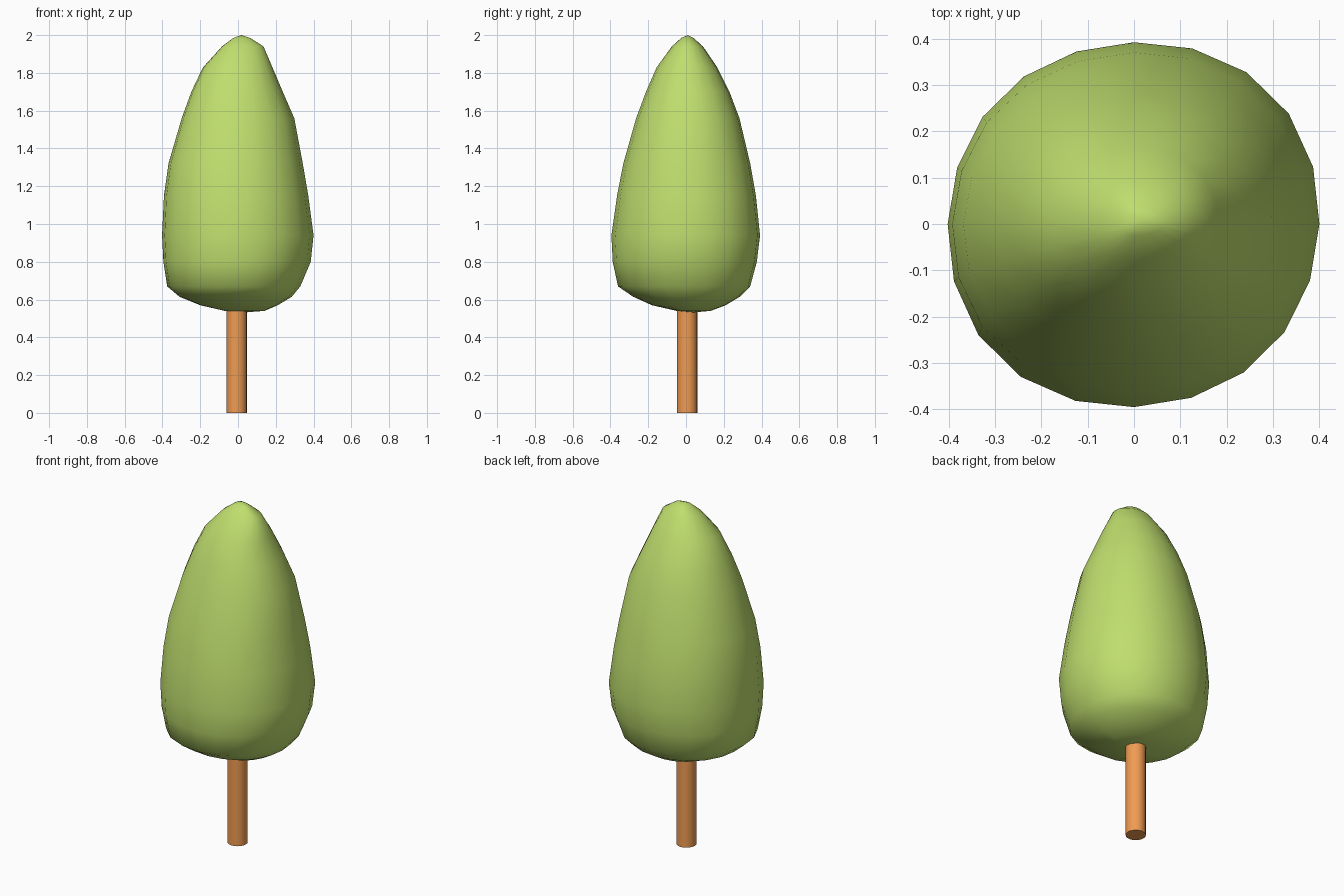
import bpy, bmesh, math

if "Cube" in bpy.data.objects:
    bpy.data.objects.remove(bpy.data.objects["Cube"])

def material(name, rgb):
    m = bpy.data.materials.new(name)
    m.diffuse_color = (*rgb, 1)
    m.use_nodes = True
    m.node_tree.nodes["Principled BSDF"].inputs["Base Color"].default_value = m.diffuse_color
    return m

def finish(name, bm, mat, angle):
    bmesh.ops.recalc_face_normals(bm, faces=bm.faces[:])
    me = bpy.data.meshes.new(name)
    bm.to_mesh(me)
    bm.free()
    ob = bpy.data.objects.new(name, me)
    bpy.context.collection.objects.link(ob)
    me.materials.append(mat)
    bpy.ops.object.select_all(action='DESELECT')
    ob.select_set(True)
    bpy.context.view_layer.objects.active = ob
    bpy.ops.object.shade_smooth_by_angle(angle=math.radians(angle))
    return ob

# Foliage: slightly lopsided rings (z, left, right, front, back)
RINGS = [
    (0.54, 0.07, 0.14, 0.05, 0.13),
    (0.57, 0.20, 0.21, 0.18, 0.21),
    (0.615, 0.31, 0.285, 0.28, 0.285),
    (0.67, 0.375, 0.33, 0.36, 0.34),
    (0.80, 0.395, 0.385, 0.388, 0.375),
    (0.94, 0.402, 0.40, 0.395, 0.392),
    (1.15, 0.392, 0.372, 0.365, 0.37),
    (1.32, 0.368, 0.343, 0.332, 0.34),
    (1.56, 0.298, 0.298, 0.264, 0.283),
    (1.70, 0.247, 0.237, 0.212, 0.23),
    (1.83, 0.185, 0.182, 0.155, 0.165),
    (1.94, 0.085, 0.135, 0.075, 0.09),
    (1.985, 0.025, 0.065, 0.025, 0.04),
]
SIDES = 20
bm = bmesh.new()
loops = []
for z, left, right, front, back in RINGS:
    loop = []
    for i in range(SIDES):
        a = 2 * math.pi * i / SIDES
        c, s = math.cos(a), math.sin(a)
        # fuller along one diagonal than the other
        k = 1 + 0.02 * math.sin(2 * a) ** 2 + 0.015 * math.sin(2 * a)
        loop.append(bm.verts.new((c * k * (right if c > 0 else left),
                                  s * k * (back if s > 0 else front), z)))
    loops.append(loop)
for a, b in zip(loops, loops[1:]):
    for i in range(SIDES):
        j = (i + 1) % SIDES
        bm.faces.new((a[i], a[j], b[j], b[i]))
for loop, tip in ((loops[0], (0.04, 0.04, 0.532)), (loops[-1], (0.018, 0.01, 2.0))):
    t = bm.verts.new(tip)
    for i in range(SIDES):
        bm.faces.new((loop[i], loop[(i + 1) % SIDES], t))
finish("foliage", bm, material("leaf_green", (0.52, 0.73, 0.155)), 60)

# Trunk
bm = bmesh.new()
bmesh.ops.create_cone(bm, cap_ends=True, segments=20, radius1=0.054, radius2=0.054, depth=0.55)
bmesh.ops.translate(bm, verts=bm.verts[:], vec=(-0.007, 0.006, 0.275))
finish("trunk", bm, material("bark_orange", (0.87, 0.33, 0.085)), 40)
